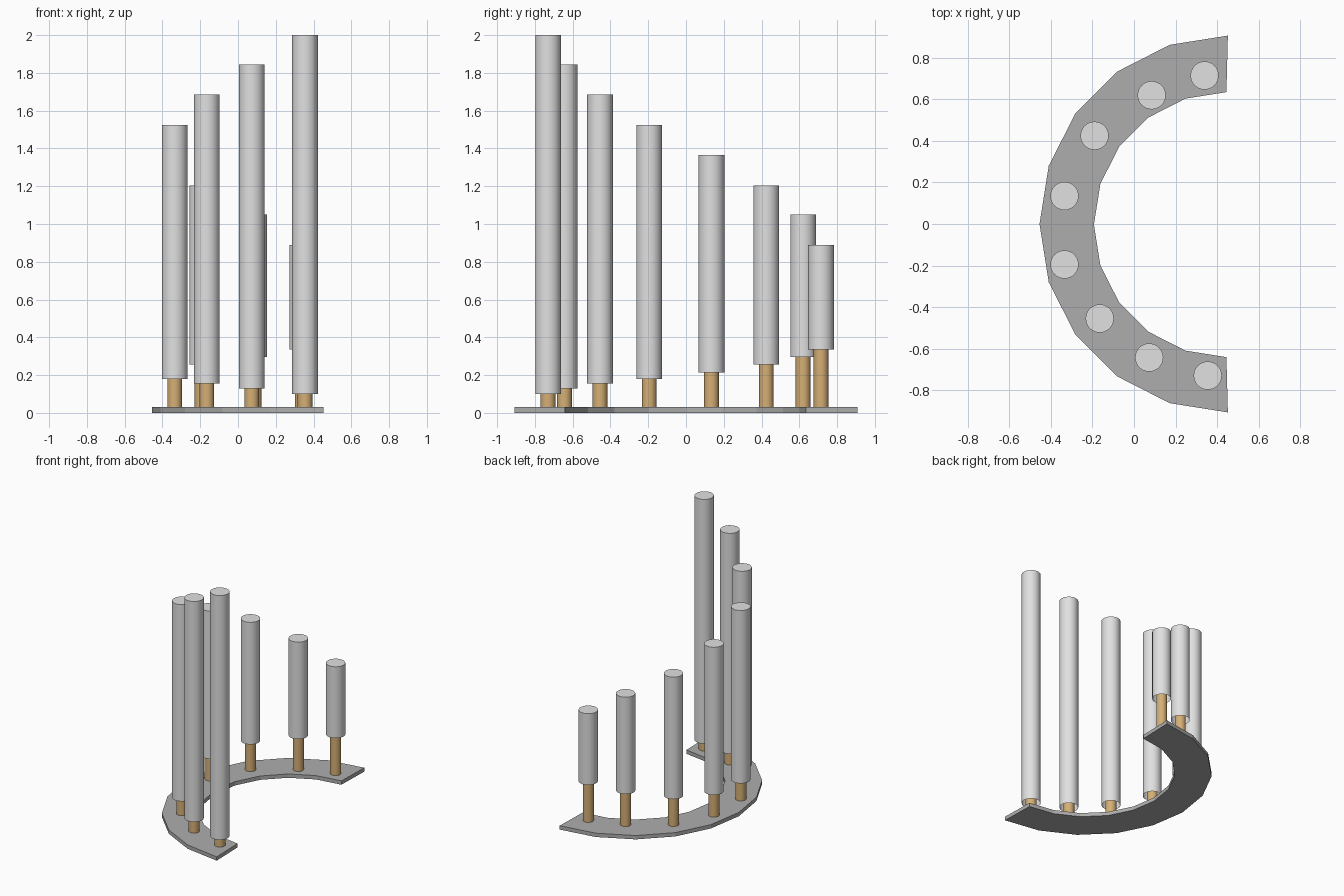
import bpy, bmesh, math

cube = bpy.data.objects.get("Cube")
if cube:
    bpy.data.objects.remove(cube, do_unlink=True)


def material(name, rgb):
    m = bpy.data.materials.new(name)
    m.use_nodes = True
    m.diffuse_color = (*rgb, 1)
    m.node_tree.nodes["Principled BSDF"].inputs["Base Color"].default_value = (*rgb, 1)
    return m


pipe_grey = material("pipe grey", (0.75, 0.75, 0.75))
base_grey = material("base grey", (0.42, 0.42, 0.42))
wood = material("tan wood", (0.67, 0.43, 0.18))


def finish(name, bm, mat, smooth=False):
    bmesh.ops.recalc_face_normals(bm, faces=bm.faces)
    mesh = bpy.data.meshes.new(name)
    bm.to_mesh(mesh)
    bm.free()
    mesh.materials.append(mat)
    obj = bpy.data.objects.new(name, mesh)
    bpy.context.collection.objects.link(obj)
    if smooth:
        bpy.ops.object.select_all(action="DESELECT")
        obj.select_set(True)
        bpy.context.view_layer.objects.active = obj
        bpy.ops.object.shade_smooth_by_angle(angle=math.radians(40))
    return obj


def cylinder(name, x, y, low, high, radius, mat, open_bottom=False):
    bm = bmesh.new()
    bmesh.ops.create_cone(bm, cap_ends=True, segments=32, radius1=radius,
                          radius2=radius, depth=high - low)
    bmesh.ops.translate(bm, verts=bm.verts, vec=(x, y, (low + high) / 2))
    bmesh.ops.recalc_face_normals(bm, faces=bm.faces)
    if open_bottom:
        bottom = [f for f in bm.faces if f.normal.z < -0.9]
        bmesh.ops.delete(bm, geom=bottom, context="FACES_ONLY")
    return finish(name, bm, mat, smooth=True)


# Half-ring base plate with faceted edges
STEPS, THICK = 10, 0.03
bm = bmesh.new()
pairs = []
for i in range(STEPS + 1):
    a = math.pi / 2 + math.pi * i / STEPS
    c, s = math.cos(a), math.sin(a)
    pairs.append((bm.verts.new((0.452 + 0.907 * c, 0.907 * s, 0)),
                  bm.verts.new((0.445 + 0.638 * c, 0.638 * s - 0.003, 0))))
for (o1, i1), (o2, i2) in zip(pairs, pairs[1:]):
    bm.faces.new((o1, o2, i2, i1))
ext = bmesh.ops.extrude_face_region(bm, geom=bm.faces[:])
bmesh.ops.translate(bm, vec=(0, 0, THICK),
                    verts=[g for g in ext["geom"] if isinstance(g, bmesh.types.BMVert)])
finish("base_plate", bm, base_grey)

# Pipes open at the bottom, each on a post: x, y, pipe bottom, pipe top
pipes = [
    (0.34, 0.715, 0.335, 0.89), (0.085, 0.62, 0.295, 1.05),
    (-0.19, 0.425, 0.255, 1.205), (-0.335, 0.135, 0.215, 1.365),
    (-0.335, -0.195, 0.18, 1.525), (-0.165, -0.455, 0.155, 1.685),
    (0.073, -0.643, 0.13, 1.845), (0.355, -0.73, 0.10, 2.0),
]
for n, (x, y, low, high) in enumerate(pipes, 1):
    cylinder(f"pipe_{n}", x, y, low, high, 0.068, pipe_grey, open_bottom=True)
    cylinder(f"post_{n}", x, y, THICK - 0.005, low + 0.2, 0.039, wood)
